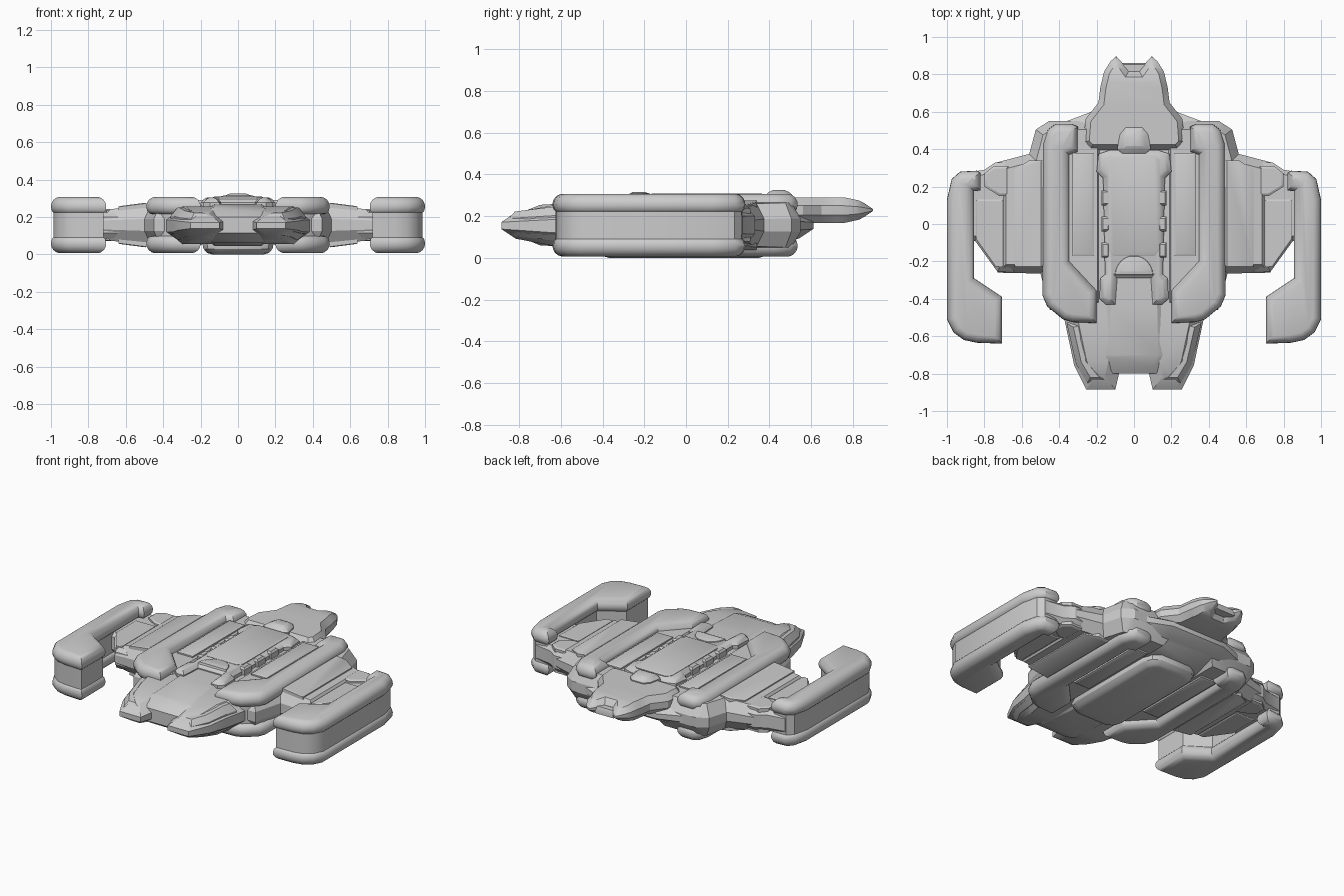
import bpy, bmesh, math
from mathutils import Vector

mat = bpy.data.materials.new("hull_grey")
mat.diffuse_color = (0.6, 0.6, 0.6, 1)
MID = 0.157  # height of the ship's horizontal symmetry plane


def interp(table, v):
    if v <= table[0][0]:
        return table[0][1]
    for (a, fa), (b, fb) in zip(table, table[1:]):
        if v <= b:
            return fa + (fb - fa) * (v - a) / (b - a)
    return table[-1][1]


def inset(pts, d):
    out, n = [], len(pts)
    for i in range(n):
        p, q, r = (Vector(pts[j % n]) for j in (i - 1, i, i + 1))
        a, b = (q - p).normalized(), (r - q).normalized()
        na, nb = Vector((-a.y, a.x)), Vector((-b.y, b.x))
        out.append(q + (na + nb) * d / max(1 + na.dot(nb), 0.35))
    return out


def slab(name, pts, levels, center=False, flip=False, axis=1, taper=None, mid=MID, smooth=30):
    """Stack of inset outlines; mirrored in x, optionally thinned along one axis."""
    if center:
        pts = pts + [(-x, y) for x, y in reversed(pts)]
    n = len(pts)
    area = sum(pts[i - 1][0] * pts[i][1] - pts[i][0] * pts[i - 1][1] for i in range(n))
    if area < 0:
        pts = pts[::-1]
    bm = bmesh.new()
    loops = [[bm.verts.new((p.x, p.y, z)) for p in inset(pts, d)] for z, d in levels]
    for lo, hi in zip(loops, loops[1:]):
        for i in range(n):
            bm.faces.new((lo[i - 1], lo[i], hi[i], hi[i - 1]))
    bm.faces.new(loops[0][::-1])
    bm.faces.new(loops[-1])
    if taper:
        no = Vector((1, 0, 0)) if axis == 0 else Vector((0, 1, 0))
        for v, _ in taper:
            bmesh.ops.bisect_plane(bm, geom=bm.verts[:] + bm.edges[:] + bm.faces[:],
                                   plane_co=no * v, plane_no=no, dist=1e-5)
        for v in bm.verts:
            v.co.z = mid + (v.co.z - mid) * interp(taper, v.co[axis])
    if flip:
        for v in bm.verts:
            v.co.z = 2 * MID - v.co.z
    if not center:
        geo = bmesh.ops.duplicate(bm, geom=bm.verts[:] + bm.edges[:] + bm.faces[:])["geom"]
        for v in geo:
            if isinstance(v, bmesh.types.BMVert):
                v.co.x *= -1
    bmesh.ops.recalc_face_normals(bm, faces=bm.faces[:])
    me = bpy.data.meshes.new(name)
    bm.to_mesh(me)
    bm.free()
    me.materials.append(mat)
    ob = bpy.data.objects.new(name, me)
    bpy.context.collection.objects.link(ob)
    me.shade_smooth()
    me.set_sharp_from_angle(angle=math.radians(smooth))
    return ob


def box(x0, x1, y0, y1):
    return [(x0, y0), (x1, y0), (x1, y1), (x0, y1)]


# Central hull with forked front, thinning to both ends
hull = [(0.08, -0.80), (0.10, -0.885), (0.255, -0.885), (0.32, -0.755), (0.37, -0.52),
        (0.42, -0.30), (0.42, 0.35), (0.36, 0.55), (0.20, 0.61)]
slab("central_hull", hull, [(0.055, 0.07), (0.12, 0.0), (0.185, 0.0), (0.255, 0.07)], True,
     taper=[(-0.89, 0.5), (-0.62, 1), (0.35, 1), (0.61, 0.5)])
# Raised fork armour
fork = [(0.24, -0.50), (0.36, -0.53), (0.31, -0.75), (0.25, -0.85), (0.12, -0.85),
        (0.18, -0.78), (0.23, -0.72)]
slab("fork_armour", fork, [(0.08, 0.03), (0.11, 0), (0.205, 0), (0.25, 0.03)],
     taper=[(-0.86, 0.65), (-0.6, 1)])
# Front deck between the forks
deck = [(0.155, -0.25), (0.165, -0.72), (0.13, -0.80)]
slab("front_deck", deck, [(0.045, 0.035), (0.07, 0), (0.245, 0), (0.27, 0.035)], True,
     taper=[(-0.80, 0.5), (-0.70, 0.86), (-0.45, 1)])

# Wings
wing = [(0.15, 0.55), (0.455, 0.55), (0.525, 0.505), (0.56, 0.375), (0.73, 0.33),
        (0.73, -0.26), (0.50, -0.265), (0.45, -0.46), (0.15, -0.46)]
slab("wings", wing, [(0.05, 0.045), (0.125, 0), (0.19, 0), (0.265, 0.045)], axis=0,
     taper=[(0.48, 1), (0.74, 0.72)])
tip = [(0.64, 0.33), (0.74, 0.33), (0.80, 0.29), (0.92, 0.27), (0.92, -0.09), (0.85, -0.09),
       (0.73, -0.255), (0.64, -0.255)]
slab("wing_tips", tip, [(0.085, 0.025), (0.115, 0), (0.20, 0), (0.225, 0.025)])

# Outer pod and inner nacelle outlines, hooked inward at the front
pod = [(0.82, 0.275), (0.84, 0.285), (0.93, 0.28), (0.975, 0.24), (1.0, 0.13), (1.0, -0.51),
       (0.965, -0.58), (0.91, -0.62), (0.84, -0.635), (0.705, -0.64), (0.705, -0.39),
       (0.855, -0.29), (0.855, 0.175), (0.82, 0.18)]
nacelle = [(0.30, 0.52), (0.33, 0.535), (0.42, 0.535), (0.46, 0.505), (0.485, 0.43),
           (0.49, -0.38), (0.465, -0.44), (0.38, -0.51), (0.33, -0.525), (0.20, -0.53),
           (0.20, -0.355), (0.345, -0.20), (0.345, 0.37), (0.30, 0.385)]
rail = [(0.213, 0.035), (0.219, 0.018), (0.232, 0.005), (0.252, 0), (0.272, 0.002),
        (0.29, 0.012), (0.302, 0.027), (0.307, 0.042)]
slab("pod_walls", pod, [(0.06, 0.014), (0.255, 0.014)])
slab("nacelle_cores", nacelle, [(0.08, 0.03), (0.234, 0.03)])
for side, flip in (("upper", False), ("lower", True)):
    slab(side + "_pod_rails", pod, rail, flip=flip, smooth=35)
    slab(side + "_nacelle_rails", nacelle, rail, flip=flip, smooth=35)
    # Wing panels and trim strips
    trim = {"axis": 0, "taper": [(0.48, 1), (0.74, 0.72)], "flip": flip}
    slab(side + "_wing_panel", [(0.49, 0.34), (0.56, 0.34), (0.64, 0.29), (0.64, -0.23), (0.49, -0.23)],
         [(0.25, 0), (0.274, 0), (0.278, 0.006)], **trim)
    slab(side + "_tip_panel", [(0.70, 0.13), (0.845, 0.13), (0.845, -0.08), (0.74, -0.23), (0.70, -0.23)],
         [(0.21, 0), (0.23, 0), (0.234, 0.006)], flip=flip)
    slab(side + "_tip_clamp", [(0.67, 0.31), (0.75, 0.31), (0.80, 0.27), (0.80, 0.20), (0.72, 0.15), (0.67, 0.15)],
         [(0.21, 0), (0.236, 0), (0.243, 0.012)], flip=flip)
    slab(side + "_inner_panel", box(0.215, 0.33, -0.17, 0.38),
         [(0.25, 0), (0.274, 0), (0.28, 0.012)], flip=flip)

# Spine on top, with shoulder clamps and two feet
spine = [(0.13, 0.395), (0.19, 0.375), (0.20, 0.28), (0.165, 0.245), (0.155, -0.27),
         (0.18, -0.29), (0.185, -0.40), (0.15, -0.43), (0.10, -0.43), (0.09, -0.29)]
slab("spine", spine, [(0.24, 0), (0.277, 0), (0.297, 0.018), (0.303, 0.03)], True)
slab("spine_cover", [(0.11, 0.37), (0.135, 0.34), (0.135, -0.14), (0.11, -0.17)],
     [(0.29, 0), (0.305, 0), (0.309, 0.008)], True)
dome = [(0.105 * math.cos(a), -0.275 + 0.11 * math.sin(a)) for a in
        (math.pi / 2 * k / 6 for k in range(5, -1, -1))]
slab("spine_hatch", dome, [(0.29, 0), (0.308, 0.005), (0.316, 0.03)], True)
for i, y in enumerate((0.14, 0.0, -0.14)):
    slab("spine_tab_%d" % (i + 1), box(0.13, 0.175, y - 0.04, y + 0.04),
         [(0.25, 0), (0.29, 0), (0.302, 0.01)])

# Keel capsule underneath
keel = [(0.11, 0.40), (0.165, 0.37), (0.19, 0.31), (0.19, -0.33), (0.165, -0.39), (0.11, -0.42)]
slab("keel", keel, [(0.0, 0.05), (0.008, 0.025), (0.03, 0.005), (0.055, 0), (0.09, 0.01)], True)

# Rear head with two pointed prongs
head = [(0.03, 0.815), (0.065, 0.865), (0.095, 0.897), (0.125, 0.87), (0.16, 0.815), (0.18, 0.73),
        (0.19, 0.65), (0.26, 0.56), (0.27, 0.435), (0.235, 0.395)]
slab("rear_head", head, [(0.168, 0.03), (0.205, 0), (0.25, 0), (0.29, 0.03)], True,
     taper=[(0.76, 1), (0.83, 0.75), (0.90, 0.15)], mid=0.23)
slab("head_web", [(0.06, 0.70), (0.07, 0.862)], [(0.20, 0), (0.225, 0), (0.245, 0.01)], True)
# Cockpit bump at the head's root
slab("cockpit", [(0.045, 0.515), (0.075, 0.48), (0.09, 0.40), (0.06, 0.375)],
     [(0.27, 0), (0.297, 0), (0.316, 0.022), (0.325, 0.042)], True)
